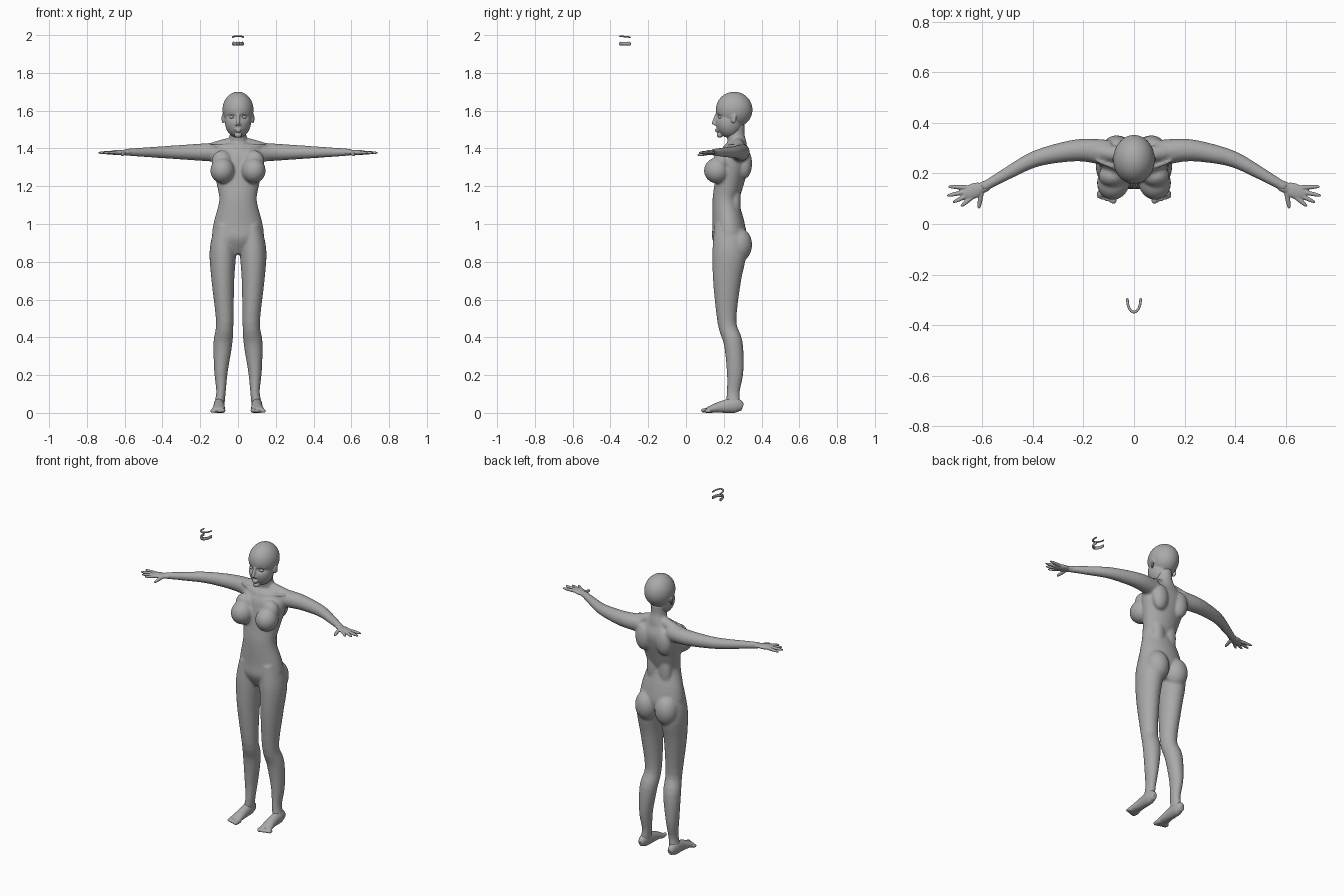
import bpy, bmesh, math
from mathutils import Vector, Matrix

cube = bpy.data.objects.get("Cube")
if cube:
    bpy.data.objects.remove(cube)

GREY = (0.4, 0.4, 0.4, 1)
clay = bpy.data.materials.new("clay grey")
clay.use_nodes = True
clay.diffuse_color = GREY
clay.node_tree.nodes["Principled BSDF"].inputs["Base Color"].default_value = GREY

ACROSS, UP = Vector((1, 0, 0)), Vector((0, 0, 1))
SIDES = {"left": 1, "right": -1}


def spline(rows, steps):
    """Smooth rows of numbers with a Catmull-Rom curve."""
    smooth_rows = []
    last = len(rows) - 1
    for i in range(last):
        before, start, end, after = (rows[max(0, min(last, i + k))] for k in (-1, 0, 1, 2))
        for step in range(steps):
            t = step / steps
            smooth_rows.append([
                b + t / 2 * (c - a + t * (2 * a - 5 * b + 4 * c - d + t * (3 * (b - c) + d - a)))
                for a, b, c, d in zip(before, start, end, after)])
    return smooth_rows + [rows[last]]


def loft(bm, rows, ref=UP, side=1, steps=4, sides=32):
    """Closed skin over rows of (x, y, z, radius along ref, other radius)."""
    rows = spline(rows, steps)
    points = [Vector((row[0] * side, row[1], row[2])) for row in rows]
    rings = []
    for i, (point, row) in enumerate(zip(points, rows)):
        tangent = (points[min(i + 1, len(points) - 1)] - points[max(i - 1, 0)]).normalized()
        along = (ref - tangent * ref.dot(tangent)).normalized()
        other = tangent.cross(along)
        ring = []
        for k in range(sides):
            angle = math.tau * k / sides
            offset = along * row[3] * math.cos(angle) + other * row[4] * math.sin(angle)
            ring.append(bm.verts.new(point + offset))
        rings.append(ring)
    for lower, upper in zip(rings, rings[1:]):
        for k in range(sides):
            bm.faces.new((lower[k - 1], lower[k], upper[k], upper[k - 1]))
    bm.faces.new(rings[0][::-1])
    bm.faces.new(rings[-1])


def rod(bm, start, end, radius, side=1, tip=0.8):
    """Tapered rod with a rounded tip."""
    start, end = Vector(start), Vector(end)
    rows = []
    for t, scale in ((0, 1), (0.5, 1), (0.85, tip), (1, tip / 2)):
        rows.append([*start.lerp(end, t), radius * scale, radius * scale])
    loft(bm, rows, UP, side)


def blob(bm, centre, size, side=1, turn=0):
    """Ellipsoid, turned about the vertical."""
    x, y, z = centre
    place = Matrix.Translation((x * side, y, z))
    spin = Matrix.Rotation(turn * side, 4, "Z")
    bmesh.ops.create_uvsphere(bm, u_segments=40, v_segments=24, radius=1,
                              matrix=place @ spin @ Matrix.Diagonal((*size, 1)))


def finish(name, bm, voxel=0, soften=0):
    """Make the object; optionally fuse its overlapping shapes into one skin."""
    bmesh.ops.recalc_face_normals(bm, faces=bm.faces)
    for face in bm.faces:
        face.smooth = True
    mesh = bpy.data.meshes.new(name)
    bm.to_mesh(mesh)
    bm.free()
    mesh.materials.append(clay)
    part = bpy.data.objects.new(name, mesh)
    bpy.context.collection.objects.link(part)
    if voxel:
        fuse = part.modifiers.new("fuse", "REMESH")
        fuse.mode = "VOXEL"
        fuse.voxel_size = voxel
        fuse.use_smooth_shade = True
        relax = part.modifiers.new("relax", "SMOOTH")
        relax.factor = 0.5
        relax.iterations = soften


# Trunk and neck as (height, front, back, half width)
body = bmesh.new()
trunk = [(0.84, 0.18, 0.28, 0.04), (0.92, 0.14, 0.32, 0.13), (1, 0.14, 0.31, 0.13),
         (1.12, 0.14, 0.28, 0.1), (1.2, 0.15, 0.3, 0.11), (1.34, 0.17, 0.34, 0.14),
         (1.4, 0.2, 0.33, 0.12), (1.43, 0.22, 0.32, 0.06), (1.47, 0.215, 0.31, 0.044),
         (1.53, 0.21, 0.31, 0.044)]
loft(body, [(0, (front + back) / 2, z, half, (back - front) / 2)
            for z, front, back, half in trunk], ACROSS)

# Arms taper evenly and sweep forward; legs follow thigh, knee, calf and ankle
arm_sweep = (0.28, 0.292, 0.28, 0.253, 0.2, 0.143)
arm = []
for k, y in enumerate(arm_sweep):
    radius = 0.052 - 0.0068 * k
    arm.append(((k + 1) / 10, y, 1.38, radius, radius))
leg = [(0.07, 0.22, 1, 0.05, 0.07), (0.08, 0.23, 0.86, 0.07, 0.09), (0.08, 0.217, 0.7, 0.06, 0.074),
       (0.07, 0.217, 0.48, 0.046, 0.05), (0.08, 0.25, 0.37, 0.05, 0.05), (0.09, 0.26, 0.22, 0.036, 0.044),
       (0.09, 0.25, 0.11, 0.025, 0.034), (0.1, 0.25, 0.04, 0.028, 0.04)]
for side in SIDES.values():
    loft(body, arm, UP, side)
    loft(body, leg, ACROSS, side)
    # Shoulder slope and collarbone
    rod(body, (0.02, 0.27, 1.43), (0.18, 0.29, 1.39), 0.032, side)
    rod(body, (0.01, 0.2, 1.405), (0.15, 0.25, 1.42), 0.009, side)
    # Chest, shoulder blade, lower back and seat
    blob(body, (0.082, 0.165, 1.283), (0.064, 0.07, 0.068), side, 0.2)
    blob(body, (0.085, 0.19, 1.33), (0.055, 0.045, 0.06), side)
    blob(body, (0.07, 0.31, 1.32), (0.05, 0.04, 0.08), side)
    blob(body, (0.04, 0.26, 1.12), (0.04, 0.03, 0.12), side)
    blob(body, (0.067, 0.28, 0.89), (0.068, 0.07, 0.09), side)
finish("body", body, 0.007, 5)

# Head: skull and jaw with pressed eye sockets
head = bmesh.new()
blob(head, (0, 0.255, 1.605), (0.082, 0.097, 0.095))
blob(head, (0, 0.23, 1.54), (0.069, 0.073, 0.084))
for vert in head.verts:
    if vert.co.y < 0.2:
        reach = Vector((abs(vert.co.x) - 0.032, (vert.co.z - 1.566) * 1.5)).length / 0.018
        vert.co.y += 0.012 * math.exp(-reach ** 2)

# Nose, lips and chin, then nostrils, brows and ears
rod(head, (0, 0.164, 1.58), (0, 0.142, 1.527), 0.009, tip=1)
blob(head, (0, 0.162, 1.5), (0.019, 0.009, 0.0045))
blob(head, (0, 0.164, 1.491), (0.016, 0.01, 0.005))
blob(head, (0, 0.178, 1.47), (0.02, 0.016, 0.014))
for side in SIDES.values():
    blob(head, (0.009, 0.156, 1.527), (0.007, 0.01, 0.006), side)
    rod(head, (0.012, 0.164, 1.585), (0.055, 0.188, 1.583), 0.005, side)
    blob(head, (0.079, 0.252, 1.558), (0.006, 0.017, 0.026), side, -0.4)
finish("head", head, 0.004, 4)

for label, side in SIDES.items():
    # Eye
    eye = bmesh.new()
    blob(eye, (0.032, 0.183, 1.566), (0.014, 0.013, 0.009), side)
    finish("eye_" + label, eye)

    # Hand: palm with thumb and fingers fanned from the wrist
    hand = bmesh.new()
    blob(hand, (0.635, 0.13, 1.378), (0.05, 0.03, 0.014), side, -0.4)
    blob(hand, (0.59, 0.148, 1.379), (0.035, 0.022, 0.015), side, -0.5)
    fan = zip((-1.4, -0.7, -0.44, -0.2, 0.06), (0.08, 0.11, 0.127, 0.142, 0.135))
    for digit, (angle, length) in enumerate(fan):
        tip_height = 1.377 if digit else 1.364
        tip = (0.6 + length * math.cos(angle), 0.14 + length * math.sin(angle), tip_height)
        rod(hand, (0.6, 0.14, 1.379), tip, 0.0095, side)
    finish("hand_" + label, hand, 0.003, 3)

    # Foot: heel to ball, with a row of toes
    foot = bmesh.new()
    loft(foot, [(0.1, 0.3, 0.03, 0.02, 0.015), (0.1, 0.26, 0.04, 0.04, 0.028),
                (0.1, 0.18, 0.03, 0.03, 0.03), (0.105, 0.11, 0.014, 0.014, 0.038)], UP, side)
    for toe in range(5):
        x = 0.08 + 0.0145 * toe
        radius = 0.009 if toe else 0.013
        rod(foot, (x, 0.13, radius), (x, 0.08 + 0.005 * toe, radius), radius, side)
    finish("foot_" + label, foot, 0.0045, 3)

# Floating dental arches: curved gum bands set with small teeth
for label, height, thick, lean in (("lower", 1.955, 0.009, 0), ("upper", 1.992, 0.004, 0.1)):
    arch = bmesh.new()
    band = []
    for k in range(13):
        angle = math.pi * k / 12
        depth = 0.05 * math.sin(angle)
        x, y, z = 0.026 * math.cos(angle), -0.298 - depth, height + lean * (depth - 0.025)
        band.append((x, y, z, thick, 0.005))
        blob(arch, (x, y, z), (0.0045, 0.006, thick * 1.1))
    loft(arch, band)
    finish(label + "_dental_arch", arch)
